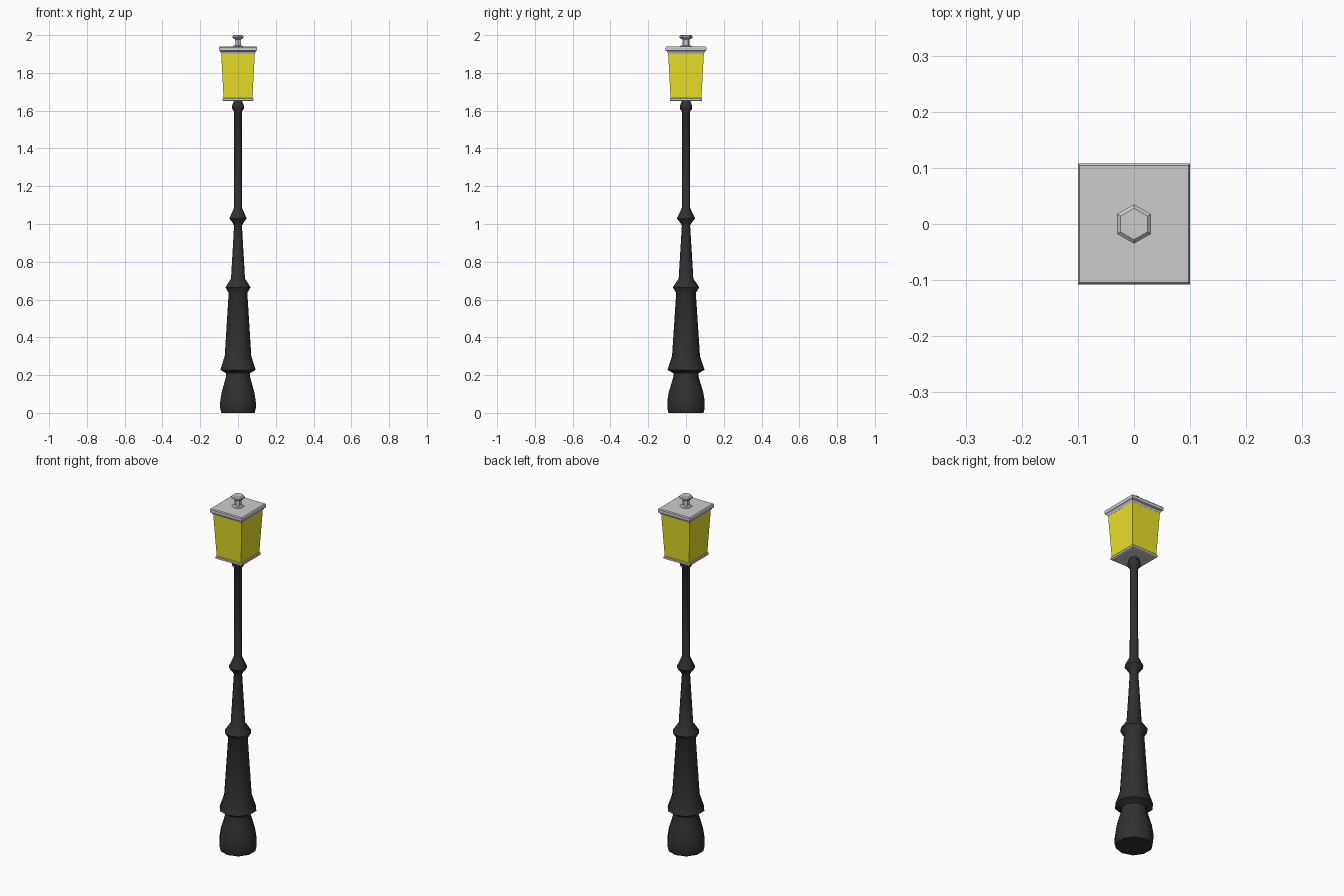
import bpy, bmesh, math

if "Cube" in bpy.data.objects:
    bpy.data.objects.remove(bpy.data.objects["Cube"])


def material(name, color):
    m = bpy.data.materials.new(name)
    m.diffuse_color = color
    m.use_nodes = True
    m.node_tree.nodes["Principled BSDF"].inputs["Base Color"].default_value = m.diffuse_color
    return m


def loft(name, rings, mat=None, smooth=None):
    """Skin a stack of equal-length point rings and cap both ends."""
    bm = bmesh.new()
    loops = [[bm.verts.new(p) for p in ring] for ring in rings]
    n = len(loops[0])
    for a, b in zip(loops, loops[1:]):
        for i in range(n):
            j = (i + 1) % n
            bm.faces.new((a[i], a[j], b[j], b[i]))
    bm.faces.new(loops[0][::-1])
    bm.faces.new(loops[-1])
    me = bpy.data.meshes.new(name)
    bm.to_mesh(me)
    bm.free()
    ob = bpy.data.objects.new(name, me)
    bpy.context.collection.objects.link(ob)
    if mat:
        me.materials.append(mat)
    if smooth:
        bpy.context.view_layer.objects.active = ob
        ob.select_set(True)
        bpy.ops.object.shade_smooth_by_angle(angle=math.radians(smooth))
        ob.select_set(False)
    return ob


def turned(name, sides, profile, mat=None, smooth=None):
    """Lathe a (radius, z) profile, with a corner pointing along y."""
    angles = [math.pi / 2 + 2 * math.pi * i / sides for i in range(sides)]
    return loft(name, [[(r * math.cos(a), r * math.sin(a), z) for a in angles]
                       for r, z in profile], mat, smooth)


def boxed(name, profile, mat=None):
    """Stack rectangles given as (half x, half y, z)."""
    return loft(name, [[(-x, -y, z), (x, -y, z), (x, y, z), (-x, y, z)]
                       for x, y, z in profile], mat)


black = material("black_iron", (0.03, 0.03, 0.03, 1))
yellow = material("yellow_glass", (0.8, 0.75, 0.02, 1))

# Turned ten-sided post
turned("post", 10, [
    (0.093, 0.0), (0.099, 0.025), (0.099, 0.06), (0.091, 0.11), (0.076, 0.16),
    (0.066, 0.195), (0.067, 0.21), (0.098, 0.228), (0.074, 0.30),
    (0.052, 0.635), (0.070, 0.665), (0.039, 0.71), (0.022, 0.99),
    (0.026, 1.0), (0.048, 1.03), (0.022, 1.085), (0.021, 1.595),
    (0.033, 1.61), (0.033, 1.625), (0.022, 1.652)], black, 40)

# Lantern: floor tray, glass body, flared roof
boxed("lantern_floor", [(0.075, 0.079, 1.65), (0.081, 0.085, 1.653),
                        (0.081, 0.085, 1.664), (0.078, 0.082, 1.668)])
boxed("lantern_glass", [(0.076, 0.081, 1.66), (0.089, 0.095, 1.91)], yellow)
boxed("lantern_roof", [(0.089, 0.095, 1.903), (0.094, 0.1, 1.914),
                       (0.1, 0.108, 1.918), (0.1, 0.108, 1.934),
                       (0.097, 0.104, 1.939)])

# Hexagonal finial
turned("finial", 6, [(0.034, 1.938), (0.030, 1.943), (0.019, 1.945),
                     (0.019, 1.978), (0.030, 1.982), (0.035, 1.987),
                     (0.035, 1.994), (0.028, 2.0)])
